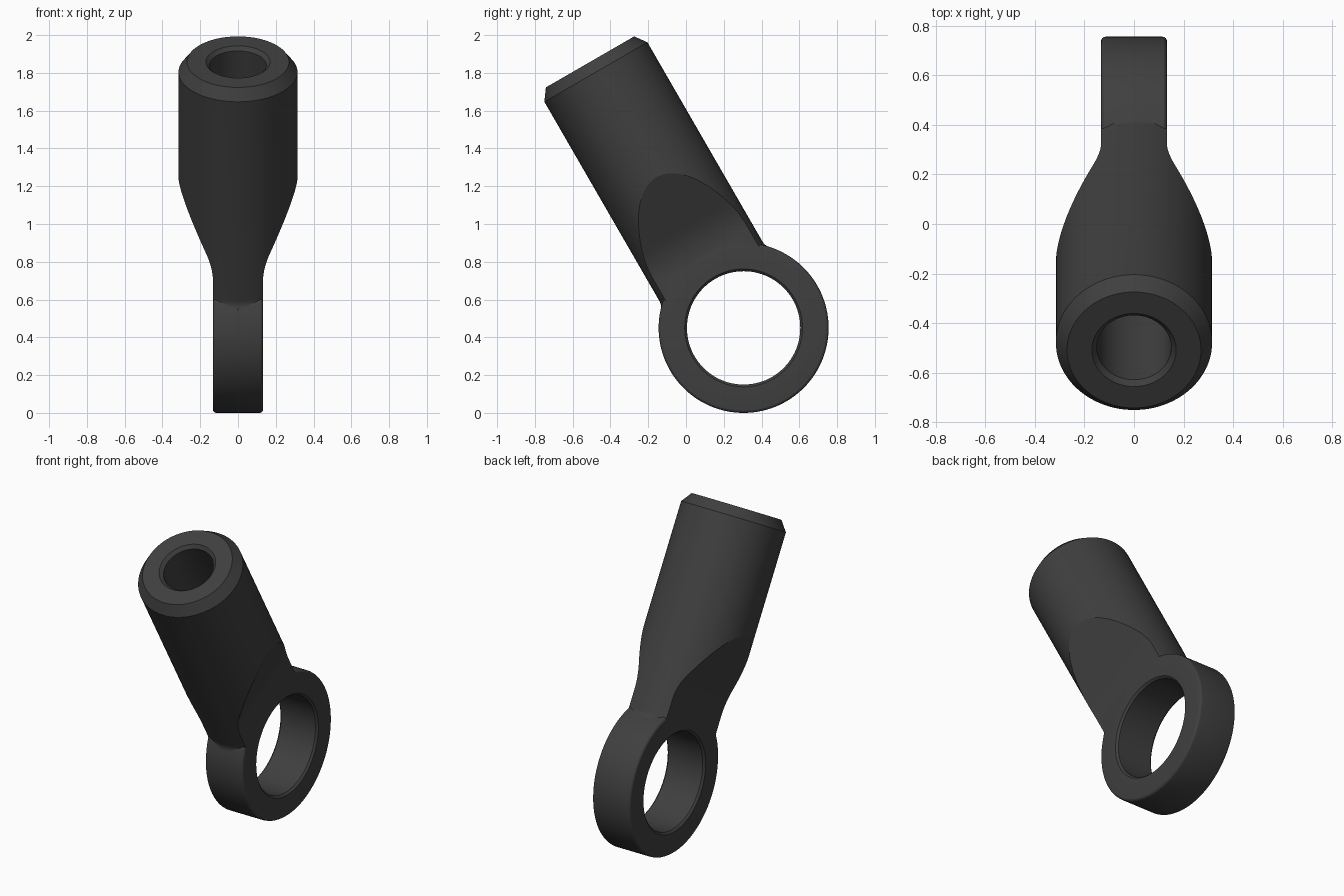
import bpy, bmesh, math
from mathutils import Matrix

cube = bpy.data.objects.get("Cube")
if cube:
    bpy.data.objects.remove(cube, do_unlink=True)

# Main dimensions, measured from the eye centre along the shank
RING_R, BORE_R, HALF_W = 0.45, 0.30, 0.133
SHANK_R, SHANK_END, HOLE_R = 0.315, 1.626, 0.15
FILLET = 0.06

steel = bpy.data.materials.new("dark_steel")
steel.use_nodes = True
colour = (0.05, 0.05, 0.05, 1)
steel.diffuse_color = colour
bsdf = steel.node_tree.nodes["Principled BSDF"]
bsdf.inputs["Base Color"].default_value = colour
bsdf.inputs["Roughness"].default_value = 0.6


def finish(bm, name):
    bmesh.ops.remove_doubles(bm, verts=bm.verts, dist=1e-5)
    bmesh.ops.recalc_face_normals(bm, faces=bm.faces)
    mesh = bpy.data.meshes.new(name)
    bm.to_mesh(mesh)
    bm.free()
    mesh.materials.append(steel)
    obj = bpy.data.objects.new(name, mesh)
    bpy.context.collection.objects.link(obj)
    return obj


def revolve(name, profile, steps, sideways=False):
    """Turn a (radius, height) profile about z, or about x when sideways."""
    bm = bmesh.new()
    verts = [bm.verts.new((r, 0, h)) for r, h in profile]
    edges = [bm.edges.new(pair) for pair in zip(verts, verts[1:])]
    bmesh.ops.spin(bm, geom=verts + edges, cent=(0, 0, 0), axis=(0, 0, 1),
                   angle=math.tau, steps=steps, use_merge=False)
    if sideways:
        bm.transform(Matrix.Rotation(math.pi / 2, 4, "Y"))
    return finish(bm, name)


def extrude_y(name, outline, half):
    bm = bmesh.new()
    face = bm.faces.new([bm.verts.new((x, -half, z)) for x, z in outline])
    ext = bmesh.ops.extrude_face_region(bm, geom=[face])
    moved = [v for v in ext["geom"] if isinstance(v, bmesh.types.BMVert)]
    bmesh.ops.translate(bm, verts=moved, vec=(0, 2 * half, 0))
    return finish(bm, name)


def combine(target, tool, operation):
    mod = target.modifiers.new(operation, "BOOLEAN")
    mod.operation, mod.object, mod.solver = operation, tool, "EXACT"
    bpy.context.view_layer.objects.active = target
    bpy.ops.object.modifier_apply(modifier=mod.name)
    bpy.data.objects.remove(tool, do_unlink=True)


# Round shank with a small flare blending into the eye and a chamfered end
blend_h = math.sqrt((RING_R + FILLET) ** 2 - (SHANK_R + FILLET) ** 2)
blend_end = math.atan2(blend_h, SHANK_R + FILLET)
flare = []
for i in range(7):
    a = blend_end * (1 - i / 6)
    flare.append((SHANK_R + FILLET - FILLET * math.cos(a),
                  blend_h - FILLET * math.sin(a)))
shank = revolve("shank", [(0, 0.25), (0.31, 0.25)] + flare +
                [(SHANK_R, SHANK_END - 0.062), (0.27, SHANK_END), (0, SHANK_END)], 96)

# Tapered flats on both sides of the shank, with a soft lower bend
flat_w = HALF_W - 0.0005
bend, slope, soft = 0.53, 0.467, 0.08
side = [(flat_w, 0.1)]
for i in range(11):
    u = i / 10
    z = bend + soft * (u * u - (1 - u) ** 2)
    side.append((flat_w + slope * soft * u * u, z))
side += [(flat_w + slope * 0.6, bend + 0.6), (flat_w + slope * 0.6, 2)]
outline = side + [(-x, z) for x, z in reversed(side)]
combine(shank, extrude_y("flats_envelope", outline, 0.6), "INTERSECT")

# Eye ring with rounded outer edges
ROUND = 0.018
rim = []
for i in range(5):
    a = math.pi / 2 * i / 4
    rim.append((RING_R - ROUND + ROUND * math.sin(a),
                HALF_W - ROUND + ROUND * math.cos(a)))
body = revolve("rod_end_body", [(0, HALF_W)] + rim +
               [(r, -h) for r, h in reversed(rim)] + [(0, -HALF_W)], 128, True)
combine(body, shank, "UNION")

# Bore through the eye with small chamfers
half_bore = [(0, 0.3), (BORE_R + 0.012, 0.3), (BORE_R + 0.012, HALF_W), (BORE_R, HALF_W - 0.012)]
bore = revolve("bore_cutter", half_bore + [(r, -h) for r, h in reversed(half_bore)], 96, True)
combine(body, bore, "DIFFERENCE")

# Blind hole in the shank end with a countersink
hole = revolve("hole_cutter", [(0, 0.72), (HOLE_R, 0.8), (HOLE_R, SHANK_END - 0.02),
                               (HOLE_R + 0.02, SHANK_END), (HOLE_R + 0.02, 1.8), (0, 1.8)], 64)
combine(body, hole, "DIFFERENCE")

# Lean the part forward and stand it on the ground
lean = Matrix.Translation((0, 0.305, RING_R)) @ Matrix.Rotation(math.radians(30), 4, "X")
body.data.transform(lean)

bpy.ops.object.select_all(action="DESELECT")
body.select_set(True)
bpy.context.view_layer.objects.active = body
bpy.ops.object.shade_smooth_by_angle(angle=math.radians(20))
